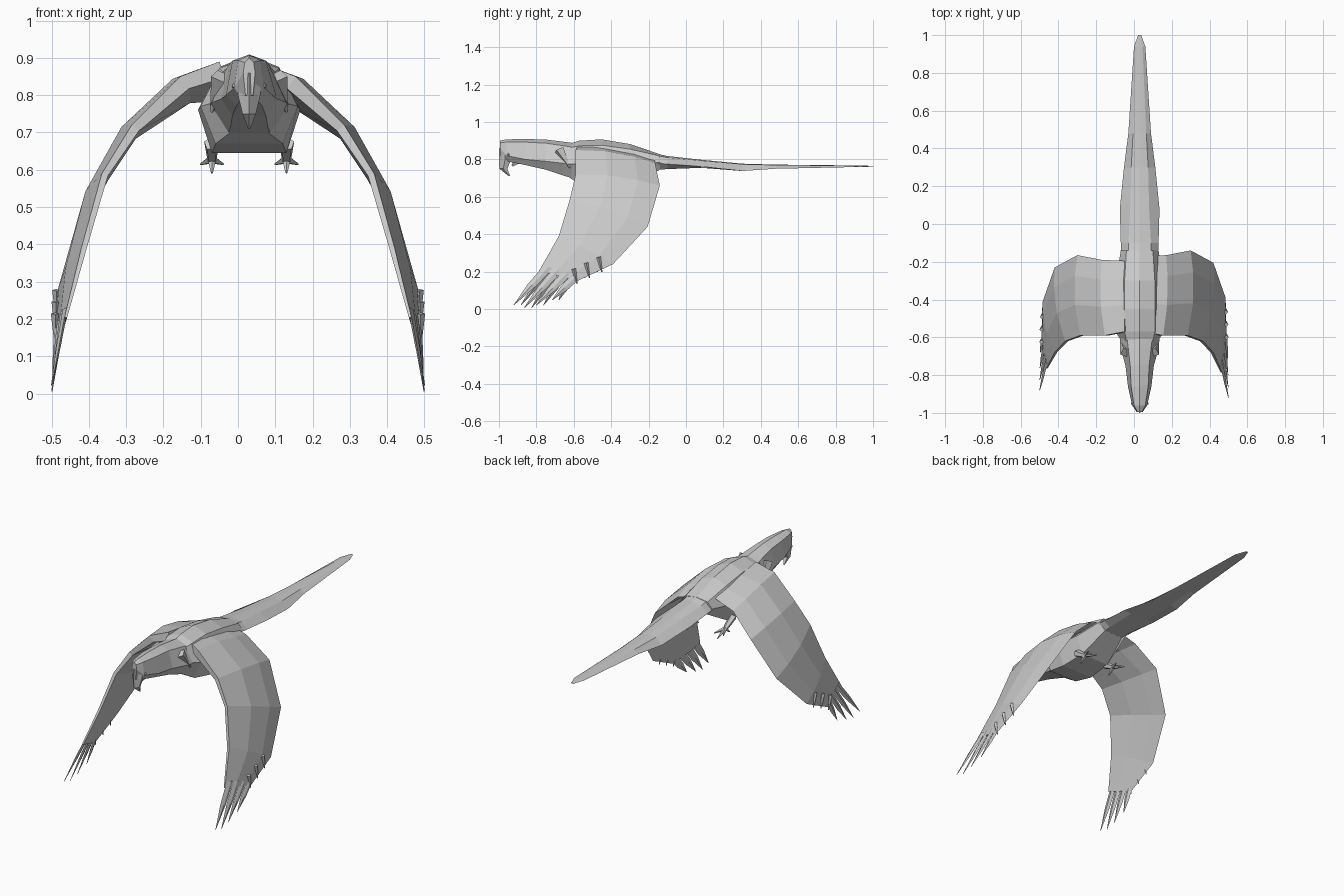
import bpy, bmesh
from mathutils import Vector

if "Cube" in bpy.data.objects:
    bpy.data.objects.remove(bpy.data.objects["Cube"])

CX = 0.03  # body centre line


def loft(name, rings):
    """Skin a list of equal-length point rings into one closed flat-shaded mesh."""
    bm = bmesh.new()
    vr = [[bm.verts.new(p) for p in r] for r in rings]
    n = len(vr[0])
    for a, b in zip(vr, vr[1:]):
        for i in range(n):
            j = (i + 1) % n
            bm.faces.new((a[i], a[j], b[j], b[i]))
    bm.faces.new(vr[0])
    bm.faces.new(vr[-1])
    bmesh.ops.recalc_face_normals(bm, faces=bm.faces)
    me = bpy.data.meshes.new(name)
    bm.to_mesh(me)
    bm.free()
    ob = bpy.data.objects.new(name, me)
    bpy.context.collection.objects.link(ob)
    return ob


def hull_ring(y, top, ws, zm, w, wb, bot):
    """Seven-sided section: ridge, shoulders, widest line, flat belly."""
    sh = top - 0.12 * (top - bot)
    return [(CX, y, top), (CX + ws, y, sh), (CX + w, y, zm), (CX + wb, y, bot),
            (CX - wb, y, bot), (CX - w, y, zm), (CX - ws, y, sh)]


def spike(name, a, b, r0, r1=0.002, n=5):
    """Tapered faceted rod from a to b."""
    a, b = Vector(a), Vector(b)
    q = (b - a).to_track_quat('Z', 'Y')
    bpy.ops.mesh.primitive_cone_add(vertices=n, radius1=r0, radius2=r1,
                                    depth=(b - a).length, location=(a + b) / 2)
    ob = bpy.context.object
    ob.rotation_mode = 'QUATERNION'
    ob.rotation_quaternion = q
    ob.name = name
    return ob


# Body and long tail
loft("body", [hull_ring(*r) for r in [
    (-0.62, .885, .07, .78, .095, .05, .70),
    (-0.57, .900, .08, .77, .130, .09, .67),
    (-0.45, .907, .08, .76, .137, .10, .645),
    (-0.30, .882, .08, .76, .125, .09, .655),
    (-0.14, .828, .07, .785, .10, .06, .745)]])
loft("tail", [hull_ring(*r) for r in [
    (-0.22, .845, .06, .785, .095, .06, .74),
    (-0.10, .818, .06, .775, .10, .06, .748),
    (0.08, .798, .05, .762, .105, .06, .755),
    (0.30, .777, .045, .738, .083, .04, .752),
    (0.48, .772, .035, .750, .060, .03, .754),
    (0.94, .767, .015, .763, .030, .02, .760),
    (1.00, .765, .005, .763, .008, .005, .761)]])

# Head, tapering to the beak
loft("head", [hull_ring(*r) for r in [
    (-0.995, .900, .012, .86, .016, .010, .80),
    (-0.96, .907, .030, .82, .040, .020, .79),
    (-0.86, .909, .045, .80, .062, .035, .77),
    (-0.75, .906, .050, .79, .075, .045, .745),
    (-0.66, .895, .060, .78, .100, .050, .715),
    (-0.58, .885, .070, .77, .108, .060, .69)]])


def beak_ring(z, y0, y1, w):
    return [(CX, y0, z), (CX + w, (y0 + y1) / 2, z), (CX + w * .7, y1, z),
            (CX - w * .7, y1, z), (CX - w, (y0 + y1) / 2, z)]


loft("upper_beak", [beak_ring(*r) for r in [
    (.86, -.999, -.93, .032), (.80, -1.0, -.935, .030),
    (.75, -.998, -.955, .018), (.71, -.947, -.940, .003)]])
spike("lower_beak", (CX, -.89, .80), (CX, -.93, .765), .025, .006)

for s in (-1, 1):
    # Eyes and cheek feathers
    bpy.ops.mesh.primitive_ico_sphere_add(subdivisions=1, radius=.008,
                                          location=(CX + s * .04, -.95, .825))
    bpy.context.object.name = "eye"
    spike("cheek_feather", (CX + s * .075, -.68, .85), (CX + s * .10, -.62, .755), .03, .004, 4)
    # Feet: shank, three front toes, one back toe
    x = CX + s * .10
    spike("shank", (x, -.33, .67), (x, -.26, .625), .022, .013)
    for dx, y, z in ((-.03, -.20, .615), (0, -.19, .595), (.03, -.20, .615), (0, -.30, .592)):
        spike("toe", (x, -.26, .628), (x + dx, y, z), .013, .003)

# Wing stations: leading point, trailing point, thickness, camber
STATIONS = [
    ((.05, -.57, .890), (.05, -.17, .820), .09, .005),
    ((.155, -.59, .850), (.17, -.165, .780), .08, .025),
    ((.285, -.59, .720), (.30, -.14, .660), .05, .028),
    ((.365, -.62, .590), (.42, -.205, .440), .035, .025),
    ((.42, -.68, .390), (.485, -.39, .240), .028, .018),
    ((.465, -.785, .205), (.49, -.58, .150), .014, .004)]
TIPS = [(.500, -.92, .022), (.499, -.865, .006), (.498, -.80, .02), (.496, -.715, .048)]


def wing(side, s):
    def place(p, trail=False):
        x, y, z = p
        if s < 0:
            x, y = -x, y - (.025 if trail else -.04 * max(0, (.4 - z) / .4))
        return Vector((x, y, z))

    lead = [place(st[0]) for st in STATIONS]
    trail = [place(st[1], True) for st in STATIONS]
    rings = []
    for i, (_, _, th, camber) in enumerate(STATIONS):
        d = lead[min(i + 1, len(lead) - 1)] - lead[max(i - 1, 0)]
        out = Vector((-d.z * s, 0, d.x * s)).normalized()
        if out.x * s < 0:
            out = -out
        a, b = lead[i], trail[i]
        q1 = a.lerp(b, .38) + out * camber
        q2 = a.lerp(b, .74) + out * camber * .8
        rings.append([a, q1, q2, b, q2 - out * th * .6, q1 - out * th, a - out * th * .5])
    loft(side + "_wing", rings)

    # Separated flight feathers at the wing tip
    a, b = lead[-1], trail[-1]
    n = len(TIPS)
    for k, tip in enumerate(TIPS):
        p, q, t = a.lerp(b, k / n), a.lerp(b, (k + 1) / n), place(tip)
        rows = []
        for f, w in ((-.15, 1), (.4, .85), (1, .06)):
            c = (p + q) / 2
            mid, half = c.lerp(t, f), (q - p) / 2 * w
            th = Vector((.007 * max(w, .2), 0, 0))
            rows.append([mid - half, mid + th, mid + half, mid - th])
        loft(side + "_flight_feather", rows)

    # Short stepped feathers on the trailing edge
    for f in (.25, .6, .95):
        c = trail[-2].lerp(trail[-1], f)
        spike(side + "_trailing_feather", c + Vector((0, -.03, .06)),
              c + Vector((0, -.012, -.02)), .012, .003, 4)


wing("right", 1)
wing("left", -1)
